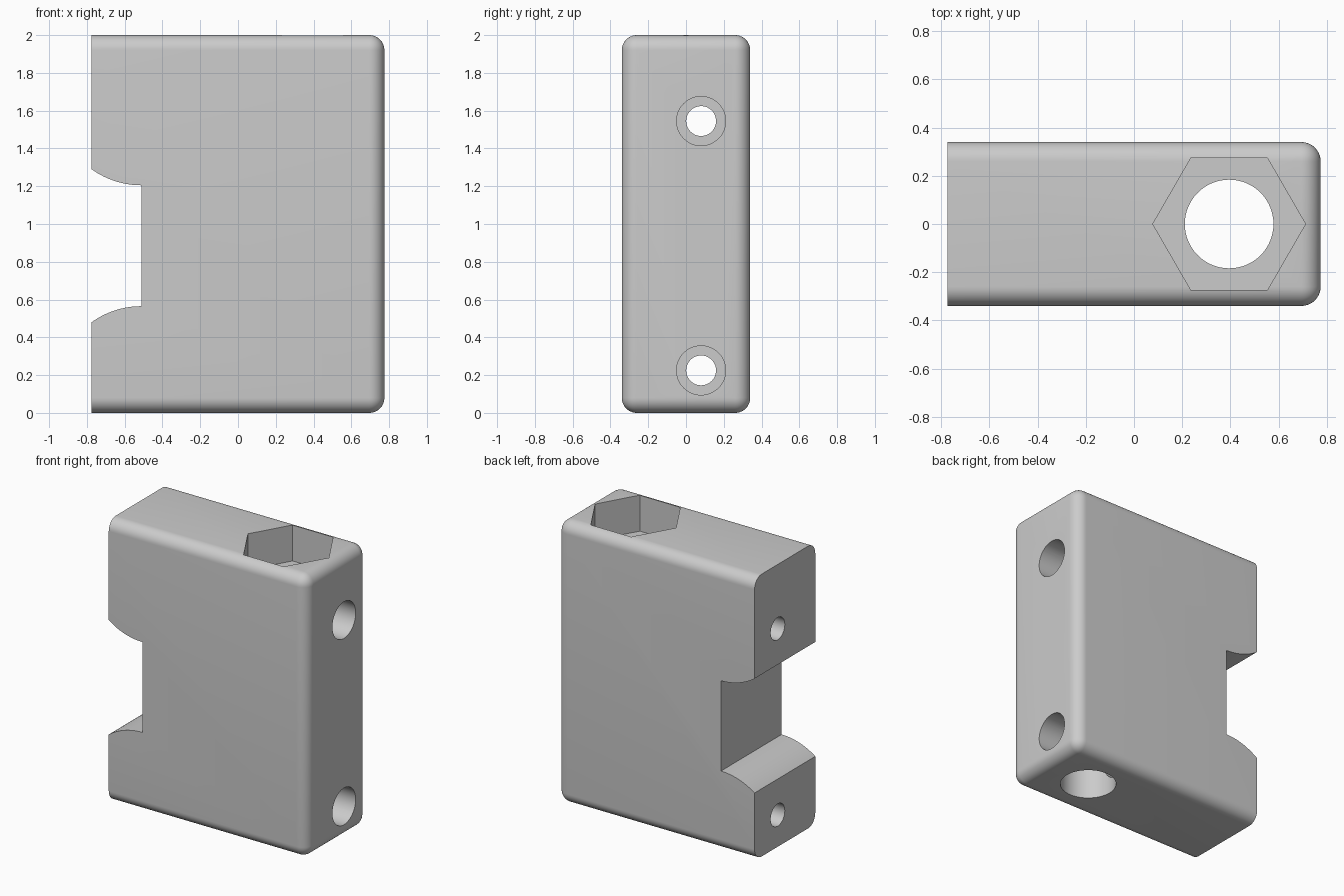
import bpy, bmesh, math
from mathutils import Matrix, Vector

cube = bpy.data.objects.get("Cube")
if cube:
    bpy.data.objects.remove(cube)

grey = bpy.data.materials.new("plain grey")
grey.use_nodes = True
colour = (0.6, 0.6, 0.6, 1)
grey.diffuse_color = colour
grey.node_tree.nodes["Principled BSDF"].inputs["Base Color"].default_value = colour

X0, X1, Y, H = -0.775, 0.775, 0.34, 2.0   # block extents


def add_object(name, bm):
    bmesh.ops.recalc_face_normals(bm, faces=bm.faces)
    mesh = bpy.data.meshes.new(name)
    bm.to_mesh(mesh)
    bm.free()
    mesh.materials.append(grey)
    ob = bpy.data.objects.new(name, mesh)
    bpy.context.collection.objects.link(ob)
    return ob


def prism(name, start, end, radius, sides):
    """Closed prism whose axis runs from start to end."""
    start, end = Vector(start), Vector(end)
    axis = end - start
    turn = axis.to_track_quat('Z', 'Y').to_matrix().to_4x4()
    bm = bmesh.new()
    bmesh.ops.create_cone(bm, cap_ends=True, segments=sides, radius1=radius,
                          radius2=radius, depth=axis.length,
                          matrix=Matrix.Translation((start + end) / 2) @ turn)
    return add_object(name, bm)


# Block with every edge rounded except those around the flat -x face
bm = bmesh.new()
bmesh.ops.create_cube(bm, size=1)
bmesh.ops.scale(bm, vec=(X1 - X0, 2 * Y, H), verts=bm.verts)
bmesh.ops.translate(bm, vec=(0, 0, H / 2), verts=bm.verts)
rounded = [e for e in bm.edges if any(v.co.x > 0 for v in e.verts)]
bmesh.ops.bevel(bm, geom=rounded, offset=0.08, offset_type='OFFSET',
                segments=10, profile=0.5, affect='EDGES', clamp_overlap=True)
body = add_object("clamp_block", bm)

# Notch whose two sides flare outwards on arcs
middle, half, inner, arc = 0.885, 0.32, -0.512, 0.45
flare = []
for i in range(11):
    a = math.radians(38) * i / 10
    flare.append((inner - arc * math.sin(a), half + arc * (1 - math.cos(a))))
profile = [(x, middle + z) for x, z in flare]
profile += [(x, middle - z) for x, z in reversed(flare)]
bm = bmesh.new()
face = bm.faces.new([bm.verts.new((x, -0.5, z)) for x, z in profile])
sweep = bmesh.ops.extrude_face_region(bm, geom=[face])
bmesh.ops.translate(bm, vec=(0, 1, 0),
                    verts=[g for g in sweep["geom"] if isinstance(g, bmesh.types.BMVert)])
cutters = [add_object("notch_cutter", bm)]

# Vertical bore and the hexagonal pocket above it
bore_x = 0.395
cutters.append(prism("bore_cutter", (bore_x, 0, -0.2), (bore_x, 0, H + 0.2), 0.184, 64))
pocket = prism("pocket_cutter", (bore_x, 0, H - 0.255), (bore_x, 0, H + 0.2), 0.317, 6)
corner = max(abs(v.co.y) for v in pocket.data.vertices)
if corner > 0.3:   # points of the hexagon lie along x
    pocket.data.transform(Matrix.Translation((bore_x, 0, 0)) @ Matrix.Rotation(math.pi / 6, 4, 'Z')
                          @ Matrix.Translation((-bore_x, 0, 0)))
cutters.append(pocket)

# Two stepped screw holes
for z in (0.225, 1.545):
    cutters.append(prism("screw_cutter", (X0 - 0.2, 0.08, z), (X1 + 0.2, 0.08, z), 0.079, 48))
    cutters.append(prism("counterbore_cutter", (-0.25, 0.08, z), (X1 + 0.2, 0.08, z), 0.13, 48))

# Apply the cuts, then drop the cutters
bpy.context.view_layer.objects.active = body
body.select_set(True)
for cutter in cutters:
    cut = body.modifiers.new("cut", 'BOOLEAN')
    cut.operation = 'DIFFERENCE'
    cut.solver = 'EXACT'
    cut.object = cutter
    bpy.ops.object.modifier_apply(modifier=cut.name)
    bpy.data.objects.remove(cutter)

bpy.ops.object.select_all(action='DESELECT')
body.select_set(True)
bpy.ops.object.shade_smooth_by_angle(angle=math.radians(30))
